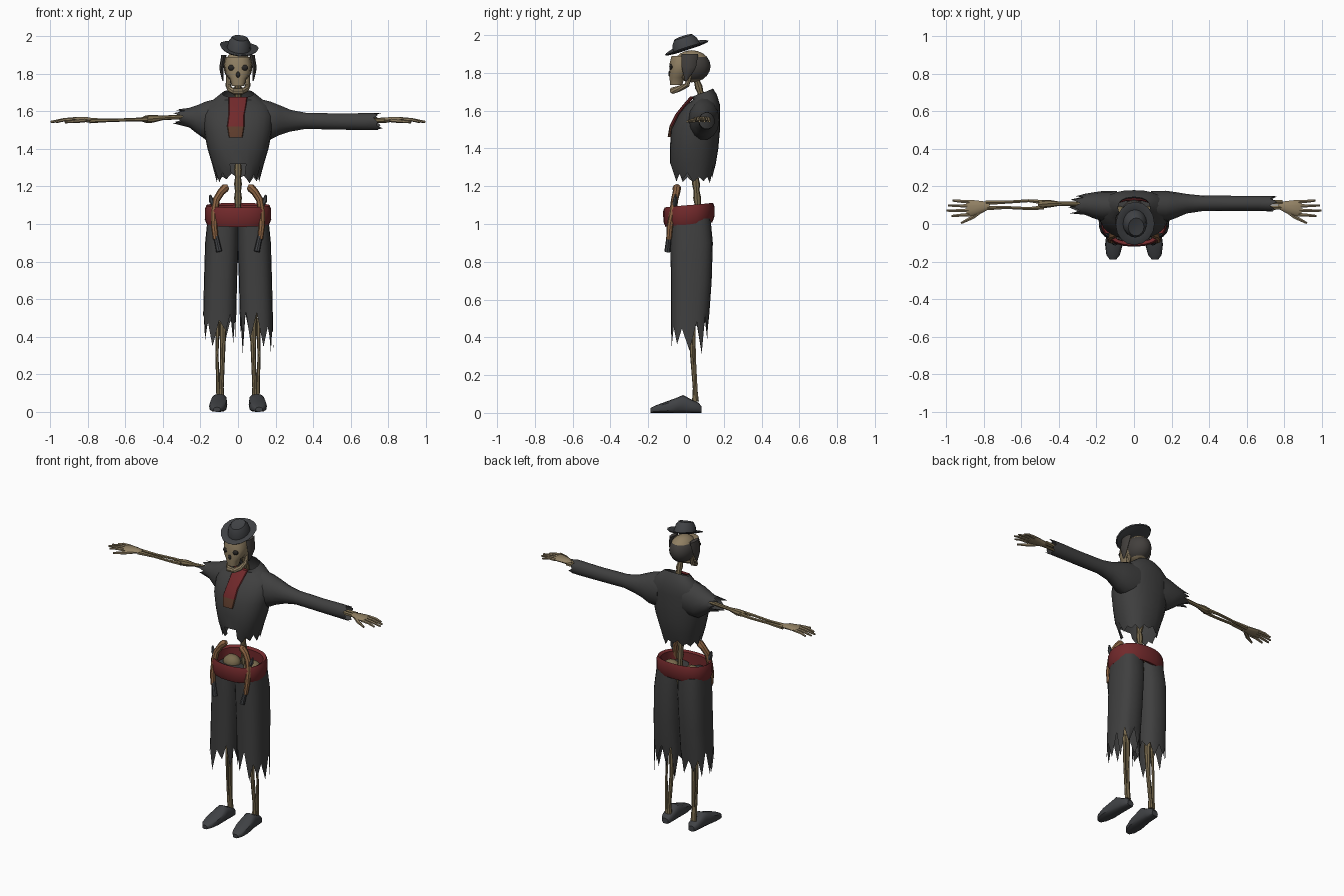
import bpy, bmesh, math, random
from mathutils import Vector, Matrix

random.seed(4)


def mat(name, r, g, b):
    m = bpy.data.materials.new(name)
    m.diffuse_color = (r, g, b, 1)
    return m


CLOTH = mat("charcoal cloth", .050, .050, .050)
FELT = mat("slate leather", .052, .055, .060)
RED = mat("dark red cloth", .165, .022, .024)
RUST = mat("rust brown", .11, .045, .025)
BONE = mat("pale bone", .28, .215, .125)
OLD = mat("aged bone", .19, .145, .075)
WOOD = mat("pistol wood", .26, .125, .055)
DARK = mat("dark hollow", .022, .020, .018)
HAIR = mat("grey hair", .055, .050, .046)


def finish(name, bm, m, angle=40):
    bmesh.ops.recalc_face_normals(bm, faces=bm.faces[:])
    me = bpy.data.meshes.new(name)
    bm.to_mesh(me)
    bm.free()
    ob = bpy.data.objects.new(name, me)
    bpy.context.collection.objects.link(ob)
    me.materials.append(m)
    bpy.ops.object.select_all(action='DESELECT')
    ob.select_set(True)
    bpy.context.view_layer.objects.active = ob
    bpy.ops.object.shade_smooth_by_angle(angle=math.radians(angle))
    return ob


def skin(bm, rings, cap0, cap1):
    n = len(rings[0])
    for a, b in zip(rings, rings[1:]):
        for i in range(n):
            bm.faces.new((a[i], a[(i + 1) % n], b[(i + 1) % n], b[i]))
    if cap0:
        bm.faces.new(rings[0])
    if cap1:
        bm.faces.new(rings[-1])


def loft(name, m, secs, axis='Z', n=16, p=2, caps=(True, True), jag=0):
    """Sections: position, two centres, two radii, optional tilt. Last ring may be torn."""
    bm = bmesh.new()
    rings = []
    for k, s in enumerate(secs):
        t, c1, c2, r1, r2 = s[:5]
        tilt = s[5] if len(s) > 5 else 0
        ring = []
        for i in range(n):
            a = 2 * math.pi * i / n
            ca, sa = math.cos(a), math.sin(a)
            u = c1 + r1 * math.copysign(abs(ca) ** (2 / p), ca)
            v = c2 + r2 * math.copysign(abs(sa) ** (2 / p), sa)
            w = t + tilt * sa
            if jag and k == len(secs) - 1:
                w += jag * ((1 if i % 2 else -1) * .5 + random.uniform(-.5, .5))
            ring.append(bm.verts.new({'Z': (u, v, w), 'X': (w, u, v), 'Y': (u, w, v)}[axis]))
        rings.append(ring)
    skin(bm, rings, *caps)
    return finish(name, bm, m)


def tube(name, m, pts, n=6, side=1):
    """Round bar through points (x, y, z, radius)."""
    bm = bmesh.new()
    P = [Vector((q[0] * side, q[1], q[2])) for q in pts]
    rings = []
    for i, q in enumerate(P):
        d = (P[min(i + 1, len(P) - 1)] - P[max(i - 1, 0)]).normalized()
        u = d.cross(Vector((0, 1, 0))).normalized()
        v = d.cross(u)
        rings.append([bm.verts.new(q + pts[i][3] * (u * math.cos(2 * math.pi * j / n)
                                                   + v * math.sin(2 * math.pi * j / n))) for j in range(n)])
    skin(bm, rings, True, True)
    return finish(name, bm, m)


def ball(name, m, c, r, seg=12):
    bm = bmesh.new()
    bmesh.ops.create_uvsphere(bm, u_segments=seg, v_segments=seg * 2 // 3, radius=1,
                              matrix=Matrix.Translation(c) @ Matrix.Diagonal((*r, 1)))
    return finish(name, bm, m)


def paint(ob, m, test):
    ob.data.materials.append(m)
    for f in ob.data.polygons:
        if test(f.center):
            f.material_index = len(ob.data.materials) - 1


# Hat with tilted, curled brim
hat = loft("hat", FELT, [(-.004, 0, 0, .058, .07), (0, 0, 0, .1, .115), (.006, 0, 0, .104, .121),
                         (.009, 0, 0, .098, .113), (.004, 0, 0, .064, .076), (.040, 0, 0, .058, .068),
                         (.066, 0, 0, .042, .05), (.062, 0, 0, .015, .02)], n=16)
for v in hat.data.vertices:
    v.co.z += 1.3 * v.co.x ** 2
hat.data.transform(Matrix.Translation((.004, .005, 1.927)) @ Matrix.Rotation(math.radians(18), 4, 'X')
                   @ Matrix.Rotation(math.radians(6), 4, 'Y'))

# Skull, face and jaw
skull = ball("cranium", BONE, (0, .03, 1.835), (.076, .1, .085), 16)
paint(skull, HAIR, lambda c: c.y > .04 and 1.775 < c.z < 1.875)
loft("face", BONE, [(1.735, 0, -.052, .034, .033), (1.775, 0, -.048, .045, .040), (1.80, 0, -.035, .066, .052),
                    (1.85, 0, -.012, .074, .076), (1.89, 0, 0, .066, .078)], n=14, p=2.5)
J = [(.052, .025, 1.80, .011), (.052, .005, 1.735, .014), (.042, -.04, 1.715, .016), (.018, -.07, 1.706, .018)]
tube("jaw", BONE, J + [(-x, y, z, r) for x, y, z, r in J[::-1]], 8)
ball("nose_hollow", DARK, (0, -.087, 1.795), (.011, .007, .016), 8)
for s in (-1, 1):
    ball("eye_socket", DARK, (s * .033, -.077, 1.832), (.022, .012, .017), 10)
    loft("side_hair", HAIR, [(1.90, s * .075, .02, .014, .045), (1.83, s * .088, .015, .012, .038),
                             (1.80, s * .085, .01, .009, .026), (1.76, s * .08, 0, .003, .006)], n=8)

# Spine with knobbly vertebrae, and pelvis
path = [(.95, .07), (1.1, .062), (1.25, .05), (1.4, .08), (1.6, .11), (1.7, .075), (1.8, .045)]
spine = []
for (z0, y0), (z1, y1) in zip(path, path[1:]):
    for k in range(4):
        f = k / 4
        spine.append((0, y0 + (y1 - y0) * f, z0 + (z1 - z0) * f, .021 if k % 2 else .016))
tube("spine", OLD, spine, 8)
for s in (-1, 1):
    ball("pelvis_wing", OLD, (s * .075, .045, 1.03), (.06, .05, .05), 10)

# Jacket body, open at the front hem
jacket = loft("jacket_body", CLOTH, [(1.695, 0, .088, .085, .055, .022), (1.672, 0, .1, .118, .063, .014),
                                     (1.63, 0, .09, .17, .09), (1.58, 0, .07, .188, .11),
                                     (1.5, 0, .05, .182, .13), (1.4, 0, .043, .162, .128),
                                     (1.32, 0, .036, .138, .122), (1.245, 0, .038, .112, .1)],
              n=24, p=2.3, caps=(False, False), jag=.03)
bm = bmesh.new()
bm.from_mesh(jacket.data)
gap = [f for f in bm.faces if f.calc_center_median().y < -.02 and abs(f.calc_center_median().x) < .03
       and f.calc_center_median().z < 1.31]
bmesh.ops.delete(bm, geom=gap, context='FACES')
bm.to_mesh(jacket.data)
bm.free()

# Long sleeve and torn short sleeve
loft("long_sleeve", CLOTH, [(.09, .1, 1.56, .075, .115), (.17, .095, 1.55, .082, .105), (.22, .1, 1.553, .07, .082),
                            (.28, .108, 1.55, .052, .059), (.36, .11, 1.549, .042, .044),
                            (.55, .11, 1.545, .04, .044), (.66, .11, 1.545, .04, .046),
                            (.74, .108, 1.545, .042, .046)], 'X', 14, caps=(True, False), jag=.035)
loft("torn_sleeve", CLOTH, [(-.09, .1, 1.56, .075, .115), (-.17, .095, 1.55, .08, .105),
                            (-.22, .1, 1.557, .068, .076), (-.26, .105, 1.566, .056, .053),
                            (-.305, .1, 1.573, .048, .038)], 'X', 14, caps=(True, False), jag=.045)

# Neck scarf
scarf = loft("scarf", RED, [(1.675, 0, .034, .05, .012), (1.63, -.003, -.005, .047, .012),
                            (1.58, -.008, -.045, .042, .012), (1.52, -.012, -.075, .046, .012),
                            (1.46, -.012, -.087, .036, .01)], n=12, p=3)
paint(scarf, RUST, lambda c: c.z < 1.52)

# Arm bones and hands
tube("upper_arm_bone", OLD, [(-.2, .105, 1.575, .014), (-.4, .108, 1.565, .012), (-.455, .108, 1.56, .021),
                             (-.49, .105, 1.558, .020), (-.51, .105, 1.557, .012)], 8)
for y in (.088, .116):
    tube("forearm_bone", OLD, [(-.48, y, 1.558, .013), (-.56, y + (y - .1) * .5, 1.555, .009),
                               (-.68, y, 1.552, .009), (-.79, y - .003, 1.55, .014)])
    tube("wrist_bone", OLD, [(.6, y, 1.552, .011), (.79, y, 1.552, .014)])
for s in (-1, 1):
    loft("palm", BONE, [(s * .77, .098, 1.551, .018, .012), (s * .81, .09, 1.556, .032, .015),
                        (s * .87, .085, 1.558, .044, .013), (s * .892, .084, 1.556, .042, .009)], 'X', 10)
    for y, end in ((.05, .97), (.073, .997), (.096, .99), (.118, .965)):
        tube("finger", BONE, [(.875, y, 1.557, .011), (.925, y + (y - .085) * .1, 1.555, .009),
                              (end, y + (y - .085) * .2, 1.543, .006)], side=s)
    tube("thumb", BONE, [(.81, .072, 1.553, .011), (.86, .035, 1.548, .011), (.92, .005, 1.542, .006)], side=s)

# Waist sash: a thick rolled band
loft("sash", RED, [(1.0, 0, .015, .15, .112, .01), (.997, 0, .015, .166, .124, .012), (1.025, 0, .015, .177, .135, .012),
                   (1.08, 0, .015, .176, .136, .012), (1.1, 0, .015, .168, .128, .012),
                   (1.09, 0, .015, .15, .112, .01), (1.0, 0, .015, .148, .11, .01)], n=24, p=2.3,
     caps=(False, False))

for s in (-1, 1):
    # Trouser leg with torn hem
    loft("trouser_leg", CLOTH, [(1.03, s * .079, .025, .083, .105), (.9, s * .086, .03, .089, .112),
                                (.7, s * .093, .028, .088, .108), (.53, s * .097, .022, .088, .102),
                                (.43 if s > 0 else .46, s * .1, .018, .088, .098)], n=20, p=2.6,
         caps=(True, False), jag=.12)
    # Shin bones
    tube("shin_bone", OLD, [(.085, .03, .58, .024), (.08, .03, .46, .019), (.082, .035, .3, .013),
                            (.088, .048, .13, .012), (.09, .05, .06, .018)], 8, s)
    tube("calf_bone", OLD, [(.108, .04, .5, .012), (.112, .045, .3, .008), (.104, .055, .06, .011)], 6, s)
    # Shoe with low pointed toe
    loft("shoe", FELT, [(y, s * x, h / 2, w, h / 2) for y, x, w, h in
                        ((-.188, .112, .018, .025), (-.165, .111, .036, .038), (-.11, .107, .047, .058),
                         (-.05, .102, .045, .08), (-.015, .1, .042, .095), (.03, .098, .038, .07),
                         (.065, .097, .034, .055), (.082, .096, .022, .035))], 'Y', 12, 3)
    # Pistol tucked into the sash
    tube("pistol_grip", WOOD, [(.052, -.048, 1.2, .013), (.068, -.048, 1.192, .023), (.09, -.05, 1.17, .02),
                               (.115, -.06, 1.13, .019), (.125, -.068, 1.07, .019), (.127, -.085, .99, .017),
                               (.119, -.09, .92, .015)], 8, s)
    tube("pistol_barrel", FELT, [(.121, -.088, .95, .013), (.11, -.094, .9, .014), (.1, -.099, .853, .016)], 8, s)
    tube("pistol_hammer", FELT, [(.128, -.06, 1.1, .014), (.142, -.058, 1.125, .013), (.148, -.055, 1.155, .005)], 6, s)
